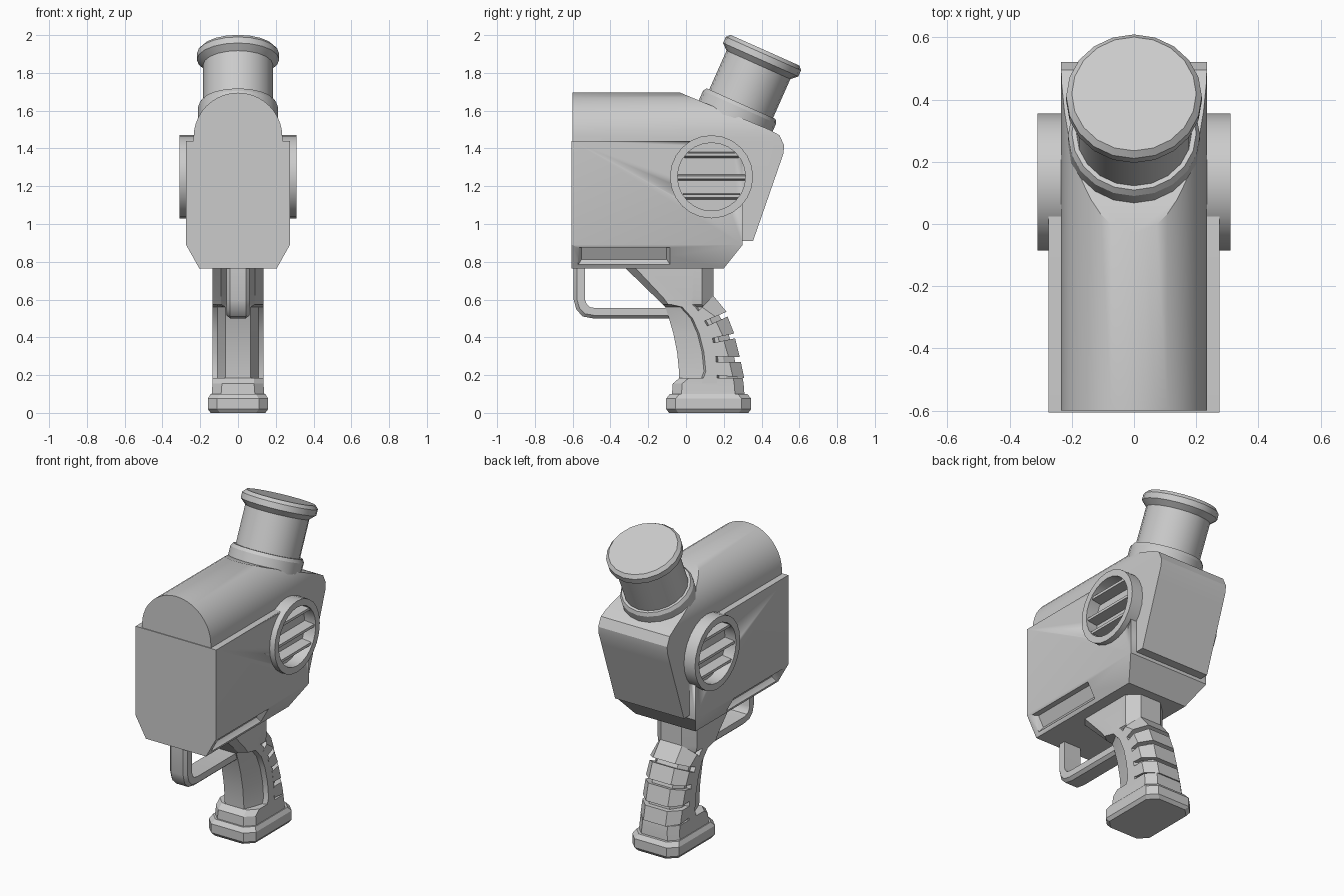
import bpy, bmesh, math
from mathutils import Vector, Matrix

if "Cube" in bpy.data.objects:
    bpy.data.objects.remove(bpy.data.objects["Cube"])

grey = bpy.data.materials.new("plain grey")
grey.diffuse_color = (0.6, 0.6, 0.6, 1)
grey.use_nodes = True
grey.node_tree.nodes["Principled BSDF"].inputs["Base Color"].default_value = grey.diffuse_color


def finish(name, bm, angle=30):
    bmesh.ops.recalc_face_normals(bm, faces=bm.faces)
    me = bpy.data.meshes.new(name)
    bm.to_mesh(me)
    bm.free()
    me.materials.append(grey)
    ob = bpy.data.objects.new(name, me)
    bpy.context.collection.objects.link(ob)
    bpy.ops.object.select_all(action='DESELECT')
    ob.select_set(True)
    bpy.context.view_layer.objects.active = ob
    bpy.ops.object.shade_smooth_by_angle(angle=math.radians(angle))
    return ob


def loft(bm, rings, caps=True, closed=False):
    """Skin a list of equal-length point rings."""
    vs = [[bm.verts.new(p) for p in r] for r in rings]
    n = len(vs[0])
    pairs = list(zip(vs, vs[1:])) + ([(vs[-1], vs[0])] if closed else [])
    for a, b in pairs:
        for i in range(n):
            j = (i + 1) % n
            bm.faces.new((a[i], a[j], b[j], b[i]))
    if caps and not closed:
        bm.faces.new(vs[0])
        bm.faces.new(vs[-1])


def mirrored(half):
    return half + [(-p[0],) + tuple(p[1:]) for p in reversed(half)]


def cut(bm, co, no):
    """Slice off everything on the normal side and close the hole."""
    geom = bm.verts[:] + bm.edges[:] + bm.faces[:]
    r = bmesh.ops.bisect_plane(bm, geom=geom, plane_co=co, plane_no=no, clear_outer=True)
    edges = [e for e in r['geom_cut'] if isinstance(e, bmesh.types.BMEdge)]
    bmesh.ops.holes_fill(bm, edges=edges, sides=0)


def circle(r, x, n=24):
    return [(x, 0.135 + r * math.cos(2 * math.pi * i / n),
             1.25 + r * math.sin(2 * math.pi * i / n)) for i in range(n)]


# arched core, sliced by the sloping top and rear
R, ZC = 0.235, 1.46
arch = [(R, 0.91), (R, 1.30)] + [(R * math.cos(a), ZC + R * math.sin(a))
                               for a in [math.pi * i / 20 for i in range(21)]] + [(-R, 1.30), (-R, 0.91)]
bm = bmesh.new()
loft(bm, [[(x, y, z) for x, z in arch] for y in (-0.6, 0.7)])
line = [(-0.03, 1.695), (0.44, 1.50), (0.495, 1.47), (0.52, 1.415), (0.515, 1.37), (0.355, 0.91)]
for (y0, z0), (y1, z1) in zip(line, line[1:]):
    cut(bm, (0, y0, z0), Vector((0, z0 - z1, y1 - y0)).normalized())
finish("body_core", bm)

# wide side shell with chamfered underside
side = [(-0.605, 0.765), (0.20, 0.765), (0.30, 0.89), (0.30, 1.33),
        (0.25, 1.40), (0.20, 1.435), (0.10, 1.44), (-0.605, 1.44)]
bm = bmesh.new()
loft(bm, [[(x, y, z) for y, z in side] for x in (-0.275, 0.275)])
for s in (1, -1):
    cut(bm, (s * 0.275, 0, 0.89), Vector((s * 0.125, 0, -0.07)).normalized())
shell = finish("body_shell", bm)

# cutters: vent wells and tapered slots in the chamfers
bm = bmesh.new()
for s in (1, -1):
    loft(bm, [circle(0.19, s * 0.236), circle(0.19, s * 0.4)])
    n, u = Vector((s * 0.872, 0, -0.489)), Vector((s * 0.489, 0, 0.872))
    c = Vector((s * 0.2414, -0.3275, 0.83))
    rings = []
    for d, hy, hu in ((-0.03, 0.225, 0.036), (0.0, 0.243, 0.052), (0.05, 0.243, 0.052)):
        rings.append([c + n * d + u * (hu * b) + Vector((0, hy * a, 0))
                      for a, b in ((-1, -1), (1, -1), (1, 1), (-1, 1))])
    loft(bm, rings)
cutter = finish("cutter", bm)
cutter.hide_render = True
mod = shell.modifiers.new("cut", 'BOOLEAN')
mod.operation, mod.solver, mod.object = 'DIFFERENCE', 'EXACT', cutter
bpy.context.view_layer.objects.active = shell
bpy.ops.object.modifier_apply(modifier="cut")
bpy.data.objects.remove(cutter)

# round vents: ring and three louvres on each side
for s, tag in ((1, "right"), (-1, "left")):
    bm = bmesh.new()
    loft(bm, [circle(0.22, s * 0.22), circle(0.22, s * 0.31),
              circle(0.18, s * 0.31), circle(0.18, s * 0.22)], closed=True)
    finish("vent_ring_" + tag, bm)
    bm = bmesh.new()
    for z in (1.365, 1.245, 1.145):
        w = math.sqrt(0.183 ** 2 - (z - 1.25) ** 2)
        sec = [(0.22, z + 0.018), (0.30, z + 0.010), (0.30, z - 0.006), (0.22, z - 0.018)]
        loft(bm, [[(s * x, 0.135 + k * w, h) for x, h in sec] for k in (-1, 1)])
    finish("vent_louvres_" + tag, bm)

# tilted eyepiece tube, lathed
prof = [(0, 0.2), (-0.02, 0.218), (-0.055, 0.218), (-0.085, 0.185), (-0.31, 0.185),
        (-0.31, 0.2), (-0.33, 0.212), (-0.5, 0.212)]
place = Matrix.Translation((0, 0.418, 1.92)) @ Matrix.Rotation(math.radians(-24), 4, 'X')
N = 20
bm = bmesh.new()
loft(bm, [[place @ Vector((r * math.cos(2 * math.pi * i / N), r * math.sin(2 * math.pi * i / N), h))
           for i in range(N)] for h, r in prof])
finish("eyepiece_tube", bm)


# handle: lofted grip with scooped front
def grip(z, yf, yl, ym, yb, fw=0.065, lw=0.108, gw=0.11):
    return mirrored([(fw, yf, z), (lw, yl - 0.01, z), (0.135, yl, z), (0.135, ym, z),
                     (gw, ym + 0.01, z), (gw, yb - 0.06, z), (0.07, yb, z)])


bm = bmesh.new()
loft(bm, [grip(0.78, -0.335, -0.27, 0.04, 0.145, 0.09, 0.135, 0.135),
          grip(0.61, -0.16, -0.11, 0.03, 0.145, 0.09, 0.135, 0.135),
          grip(0.575, -0.125, -0.085, 0.03, 0.145, 0.09, 0.135, 0.13),
          grip(0.56, -0.11, -0.02, 0.05, 0.15),
          grip(0.50, -0.09, 0.035, 0.09, 0.185),
          grip(0.42, -0.067, 0.07, 0.135, 0.225),
          grip(0.32, -0.047, 0.095, 0.155, 0.25),
          grip(0.22, -0.037, 0.105, 0.165, 0.27),
          grip(0.15, -0.035, 0.08, 0.165, 0.275)])
finish("handle", bm)

# finger ridges: (front y, z) to (rear y, z) for the upper and lower edge
ridges = [((0.05, 0.525), (0.145, 0.62), (0.095, 0.485), (0.215, 0.535)),
          ((0.10, 0.455), (0.22, 0.51), (0.135, 0.395), (0.255, 0.42)),
          ((0.14, 0.37), (0.26, 0.395), (0.15, 0.30), (0.285, 0.295)),
          ((0.155, 0.27), (0.29, 0.27), (0.16, 0.20), (0.308, 0.185))]


def ridge_ring(f, r):
    t = 1 - 0.06 / (r[0] - f[0])
    m = (f[0] + t * (r[0] - f[0]), f[1] + t * (r[1] - f[1]))
    return mirrored([(0.136, *f), (0.136, *m), (0.075, *r)])


for i, (a, b, c, d) in enumerate(ridges):
    bm = bmesh.new()
    loft(bm, [ridge_ring(a, b), ridge_ring(c, d)])
    finish("grip_ridge_%d" % (i + 1), bm)


# handle neck and foot with clipped corners
def octagon(z, y0, y1, w, c=0.05):
    return mirrored([(w - c, y0, z), (w, y0 + c, z), (w, y1 - c, z), (w - c, y1, z)])


for name, levels in (("handle_neck", [(0.185, -0.035, 0.30, 0.135), (0.155, -0.07, 0.305, 0.135),
                                      (0.09, -0.075, 0.31, 0.14)]),
                     ("handle_foot", [(0.1, -0.085, 0.325, 0.145), (0.075, -0.105, 0.345, 0.16),
                                      (0.02, -0.105, 0.345, 0.16), (0, -0.09, 0.33, 0.145)])):
    bm = bmesh.new()
    loft(bm, [octagon(*l) for l in levels])
    finish(name, bm)

# trigger guard: (outer y, z, inner y, z) swept round the corner
path = [(-0.595, 0.78, -0.535, 0.78), (-0.595, 0.60, -0.535, 0.60), (-0.58, 0.545, -0.525, 0.575),
        (-0.545, 0.51, -0.51, 0.56), (-0.49, 0.5, -0.48, 0.555), (-0.07, 0.5, -0.07, 0.555)]
bm = bmesh.new()
rings = []
for oy, oz, iy, iz in path:
    my, mz = oy + 0.3 * (iy - oy), oz + 0.3 * (iz - oz)
    rings.append(mirrored([(0.042, oy, oz), (0.06, my, mz), (0.06, iy, iz)]))
loft(bm, rings)
finish("trigger_guard", bm)
